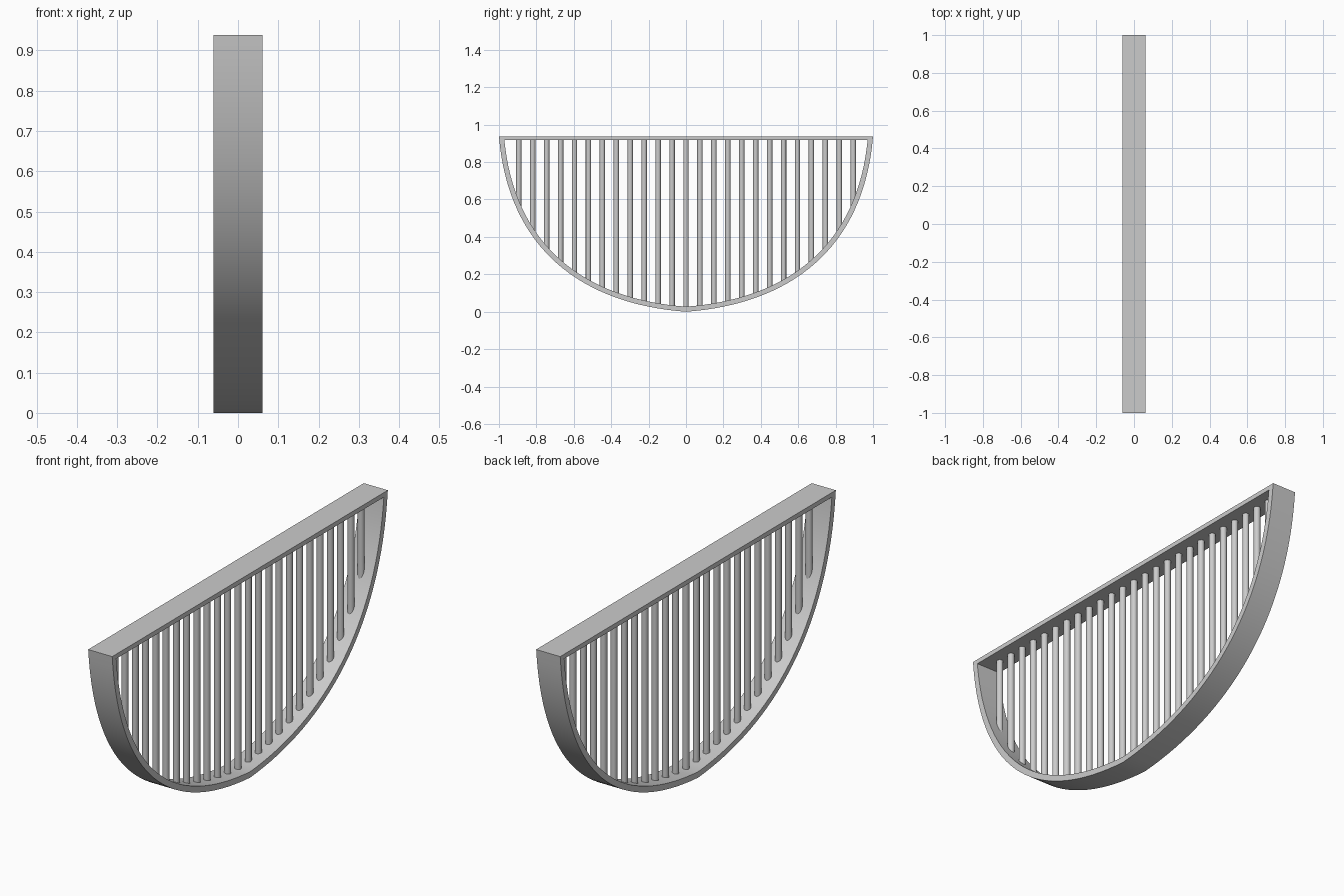
import bpy, bmesh, math
from mathutils import Vector
from mathutils.geometry import interpolate_bezier

if "Cube" in bpy.data.objects:
    bpy.data.objects.remove(bpy.data.objects["Cube"])

TOP, HALF_DEPTH, WALL, BAR = 0.938, 0.061, 0.027, 0.021
ROD_R, ROD_STEP, ROD_SIDE = 0.0145, 0.0745, 12
N = 33

# Half profile of the bowl-shaped rim in (y, z)
half = [Vector((p[0], p[1])) for p in interpolate_bezier(
    Vector((0, 0, 0)), Vector((0.55, 0.04, 0)),
    Vector((0.95, 0.33, 0)), Vector((1, TOP, 0)), N)]


def rim_z(y):
    y = abs(y)
    for a, b in zip(half, half[1:]):
        if y <= b.x:
            return a.y + (b.y - a.y) * (y - a.x) / (b.x - a.x)
    return TOP


def finish(name, bm):
    bmesh.ops.recalc_face_normals(bm, faces=bm.faces)
    mesh = bpy.data.meshes.new(name)
    bm.to_mesh(mesh)
    bm.free()
    ob = bpy.data.objects.new(name, mesh)
    bpy.context.collection.objects.link(ob)
    bpy.ops.object.select_all(action='DESELECT')
    ob.select_set(True)
    bpy.context.view_layer.objects.active = ob
    bpy.ops.object.shade_smooth_by_angle(angle=math.radians(30))
    return ob


# Inner half profile: offset along the normal, flat under the top bar
inner = [Vector((0, WALL))]
for i in range(1, N - 1):
    t = (half[i + 1] - half[i - 1]).normalized()
    inner.append(half[i] + Vector((-t.y, t.x)) * WALL)
inner.append(Vector((1 - WALL - 0.002, TOP - BAR)))


def full_loop(pts):
    return [Vector((-p.x, p.y)) for p in reversed(pts[1:])] + pts


# Frame: closed ring with rectangular section
bm = bmesh.new()
rings = []
for pts, x in ((half, -1), (half, 1), (inner, 1), (inner, -1)):
    rings.append([bm.verts.new((x * HALF_DEPTH, p.x, p.y)) for p in full_loop(pts)])
count = len(rings[0])
for k in range(4):
    a, b = rings[k], rings[(k + 1) % 4]
    for i in range(count):
        j = (i + 1) % count
        bm.faces.new((a[i], a[j], b[j], b[i]))
finish("frame", bm)

# Rods: vertical cylinders whose feet follow the rim
bm = bmesh.new()
for i in range(-ROD_SIDE, ROD_SIDE + 1):
    y = i * ROD_STEP
    made = bmesh.ops.create_cone(bm, cap_ends=True, segments=20,
                                 radius1=ROD_R, radius2=ROD_R, depth=2)
    for v in made["verts"]:
        v.co.y += y
        v.co.z = TOP - 0.01 if v.co.z > 0 else rim_z(v.co.y) + 0.015
finish("rods", bm)
